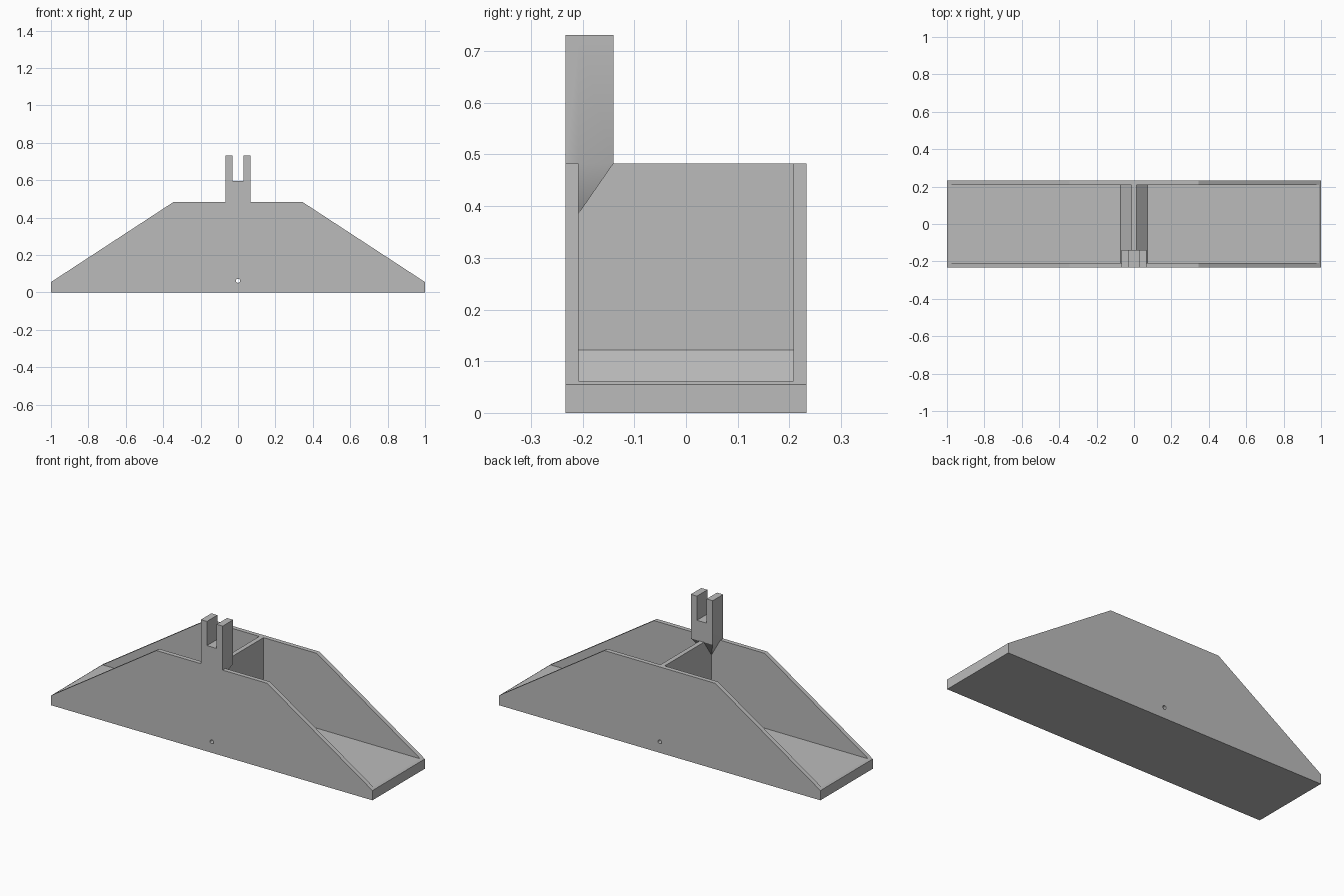
import bpy
import bmesh
import math
from mathutils import Matrix, Vector

cube = bpy.data.objects.get("Cube")
if cube:
    bpy.data.objects.remove(cube, do_unlink=True)

# Main dimensions
DEPTH, INNER = 0.233, 0.208          # outer and inner wall planes in y
RIM, LIP, FLOOR = 0.483, 0.055, 0.062
SHOULDER = 0.345                     # half width of the flat rim
POST, SLOT, POST_TOP, SLOT_BASE = 0.068, 0.03, 0.731, 0.595
POST_BACK = -0.14
RIB = 0.013                          # half thickness of the divider
CORBEL_BASE = 0.385

grey = bpy.data.materials.new("plain grey")
grey.use_nodes = True
colour = (0.5, 0.5, 0.5, 1)
grey.diffuse_color = colour
grey.node_tree.nodes["Principled BSDF"].inputs["Base Color"].default_value = colour


def mirrored(half):
    """Close a right-hand outline with its mirror image."""
    return half + [(-x, z) for x, z in reversed(half)]


def prism(outline, y0, y1):
    """Extrude an x-z outline along y; return the bmesh and its far cap."""
    bm = bmesh.new()
    near = [bm.verts.new((x, y0, z)) for x, z in outline]
    far = [bm.verts.new((x, y1, z)) for x, z in outline]
    bm.faces.new(near)
    cap = bm.faces.new(far)
    n = len(outline)
    for i in range(n):
        j = (i + 1) % n
        bm.faces.new((near[i], near[j], far[j], far[i]))
    return bm, cap


def finish(bm, name):
    bmesh.ops.recalc_face_normals(bm, faces=bm.faces[:])
    mesh = bpy.data.meshes.new(name)
    bm.to_mesh(mesh)
    bm.free()
    mesh.materials.append(grey)
    obj = bpy.data.objects.new(name, mesh)
    bpy.context.collection.objects.link(obj)
    return obj


# Back wall
slope = [(1, 0), (1, LIP), (SHOULDER, RIM)]
bm, cap = prism(mirrored(slope), INNER, DEPTH)
back_wall = finish(bm, "back_wall")

# Floor with the chamfered divider rib
lip_x = 1 - (FLOOR - LIP) * (1 - SHOULDER) / (RIM - LIP)
foot = 0.06
floor_half = [(1, 0), (1, LIP), (lip_x, FLOOR), (RIB + foot, FLOOR),
              (RIB, FLOOR + foot), (RIB, RIM)]
bm, cap = prism(mirrored(floor_half), -INNER, INNER)
floor = finish(bm, "floor_and_divider")

# Front wall with the forked post rising from it
fork = [(POST, RIM), (POST, POST_TOP), (SLOT, POST_TOP), (SLOT, SLOT_BASE)]
bm, cap = prism(mirrored(slope + fork), -DEPTH, -INNER)

# Split the post off the inner cap, then pull it back over a tapered corbel
corner = {v.co.x > 0: v for v in cap.verts
          if abs(abs(v.co.x) - POST) < 1e-4 and abs(v.co.z - RIM) < 1e-4}
tip = [Vector((x, -INNER, CORBEL_BASE)) for x in (RIB, -RIB)]
bmesh.utils.face_split(cap, corner[True], corner[False], coords=tip)
caps = [f for f in bm.faces if all(abs(v.co.y + INNER) < 1e-4 for v in f.verts)]
post_face = max(caps, key=lambda f: max(v.co.z for v in f.verts))
back = bmesh.ops.extrude_discrete_faces(bm, faces=[post_face])["faces"][0]
for v in back.verts:
    v.co.y = POST_BACK
    if v.co.z < RIM - 0.01:
        v.co.x = math.copysign(POST, v.co.x)
        v.co.z = RIM
bmesh.ops.remove_doubles(bm, verts=bm.verts[:], dist=1e-4)
front_wall = finish(bm, "front_wall_and_post")

# Pin hole running from front to back
bm = bmesh.new()
placement = Matrix.Translation((0, 0, FLOOR)) @ Matrix.Rotation(math.pi / 2, 4, 'X')
bmesh.ops.create_cone(bm, cap_ends=True, segments=12, radius1=0.011,
                      radius2=0.011, depth=1, matrix=placement)
cutter = finish(bm, "pin_hole_cutter")
cutter.hide_render = True
cutter.hide_viewport = True
for part in (front_wall, back_wall, floor):
    mod = part.modifiers.new("pin_hole", 'BOOLEAN')
    mod.operation = 'DIFFERENCE'
    mod.solver = 'EXACT'
    mod.object = cutter

# Soften only the blend from post side to corbel
bpy.ops.object.select_all(action='DESELECT')
front_wall.select_set(True)
bpy.context.view_layer.objects.active = front_wall
bpy.ops.object.shade_smooth_by_angle(angle=math.radians(32))
